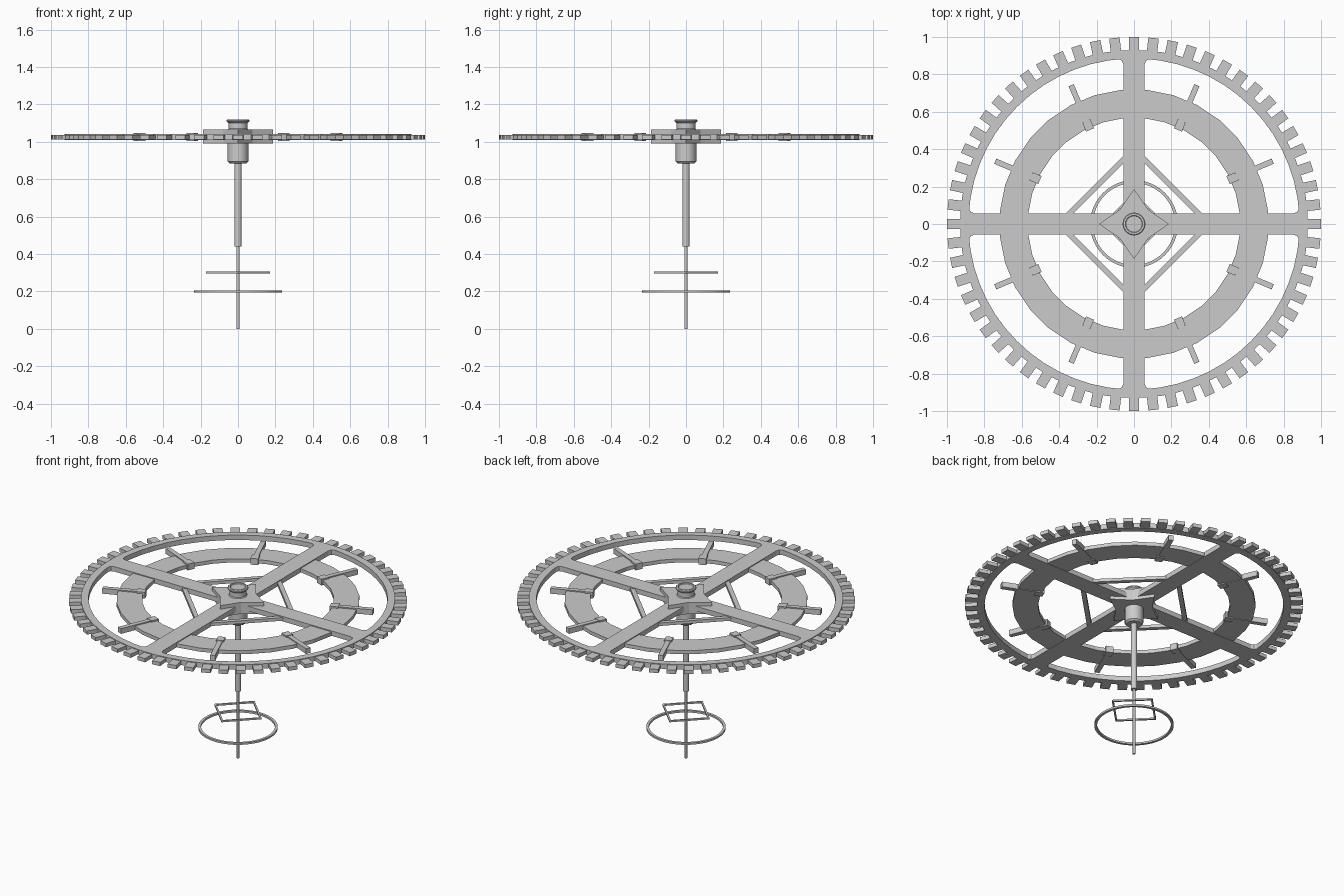
import bpy, bmesh
from math import sin, cos, pi, radians
from mathutils import Vector

if "Cube" in bpy.data.objects:
    bpy.data.objects.remove(bpy.data.objects["Cube"])


def make(name, bm):
    bmesh.ops.recalc_face_normals(bm, faces=bm.faces)
    me = bpy.data.meshes.new(name)
    bm.to_mesh(me)
    bm.free()
    ob = bpy.data.objects.new(name, me)
    bpy.context.collection.objects.link(ob)
    return ob


def prism(bm, pts, z0, z1):
    lo = [bm.verts.new((x, y, z0)) for x, y in pts]
    hi = [bm.verts.new((x, y, z1)) for x, y in pts]
    bm.faces.new(lo[::-1])
    bm.faces.new(hi)
    for i in range(len(pts)):
        j = (i + 1) % len(pts)
        bm.faces.new((lo[i], lo[j], hi[j], hi[i]))


def lathe(name, profile, n, closed=False, smooth=False, phase=0.0):
    bm = bmesh.new()
    rings = [[bm.verts.new((r * cos(phase + 2 * pi * i / n), r * sin(phase + 2 * pi * i / n), z))
              for i in range(n)] for r, z in profile]
    pairs = list(zip(rings, rings[1:])) + ([(rings[-1], rings[0])] if closed else [])
    for a, b in pairs:
        for i in range(n):
            j = (i + 1) % n
            bm.faces.new((a[i], a[j], b[j], b[i]))
    if not closed:
        bm.faces.new(rings[0][::-1])
        bm.faces.new(rings[-1])
    ob = make(name, bm)
    if smooth:
        bpy.context.view_layer.objects.active = ob
        ob.select_set(True)
        bpy.ops.object.shade_smooth_by_angle(angle=radians(35))
        ob.select_set(False)
    return ob


def band(name, r0, r1, z0, z1, n, phase=0.0):
    return lathe(name, [(r0, z0), (r1, z0), (r1, z1), (r0, z1)], n, closed=True, phase=phase)


def turn(pts, a):
    return [(x * cos(a) - y * sin(a), x * sin(a) + y * cos(a)) for x, y in pts]


def strip(p, q, w):
    p, q = Vector(p), Vector(q)
    d = (q - p).normalized() * w / 2
    s = Vector((-d.y, d.x))
    return [tuple(v) for v in (p - s, q - s, q + s, p + s)]


# Toothed rim
band("gear_rim", 0.885, 0.93, 1.01, 1.042, 60, pi / 60)
bm = bmesh.new()
for i in range(60):
    h0, h1 = radians(1.75), radians(1.6)
    tooth = [(0.92 * cos(h0), -0.92 * sin(h0)), (cos(h1), -sin(h1)),
             (cos(h1), sin(h1)), (0.92 * cos(h0), 0.92 * sin(h0))]
    prism(bm, turn(tooth, i * pi / 30), 1.013, 1.037)
make("gear_teeth", bm)

# Inner ring
band("inner_ring", 0.568, 0.72, 1.012, 1.036, 32, pi / 32)

# Four spokes with flared ends
bm = bmesh.new()
half = [(0.0, 0.057), (0.855, 0.057), (0.873, 0.065), (0.883, 0.085), (0.9, 0.085)]
spoke = half + [(x, -y) for x, y in reversed(half)]
for i in range(4):
    prism(bm, turn(spoke, i * pi / 2), 1.01, 1.042)
make("spokes", bm)

# Tick marks across the inner ring, with a wider inner foot
bm = bmesh.new()
for i in range(4):
    for p, q in (((0.235, 0.503), (0.336, 0.742)), ((0.503, 0.235), (0.742, 0.336))):
        a, b = Vector(p), Vector(q)
        prism(bm, turn(strip(a, b, 0.03), i * pi / 2), 1.009, 1.043)
        prism(bm, turn(strip(a, a.lerp(b, 0.2), 0.046), i * pi / 2), 1.005, 1.046)
make("tick_marks", bm)

# Diagonal braces between spokes
bm = bmesh.new()
for i in range(4):
    prism(bm, turn(strip((0.04, 0.362), (0.362, 0.04), 0.028), i * pi / 2), 1.015, 1.035)
make("diagonal_braces", bm)

# Star plate at the centre
bm = bmesh.new()
star = [((0.187, 0.108)[i % 2] * cos(i * pi / 4), (0.187, 0.108)[i % 2] * sin(i * pi / 4))
        for i in range(8)]
prism(bm, star, 0.99, 1.065)
make("star_plate", bm)

# Hub and shafts
lathe("hub", [(0.045, 0.885), (0.055, 0.895), (0.055, 1.065), (0.051, 1.07), (0.051, 1.1),
              (0.061, 1.108), (0.061, 1.115), (0.056, 1.12), (0.046, 1.12), (0.043, 1.115)],
      32, smooth=True)
lathe("shaft", [(0.019, 0.44), (0.019, 0.9)], 20, smooth=True)
lathe("thin_rod", [(0.008, 0.0), (0.008, 0.45)], 12, smooth=True)

# Hanging hoop and diamond frame
band("lower_hoop", 0.219, 0.235, 0.194, 0.206, 48)
band("diamond_frame", 0.156, 0.171, 0.297, 0.307, 4)
